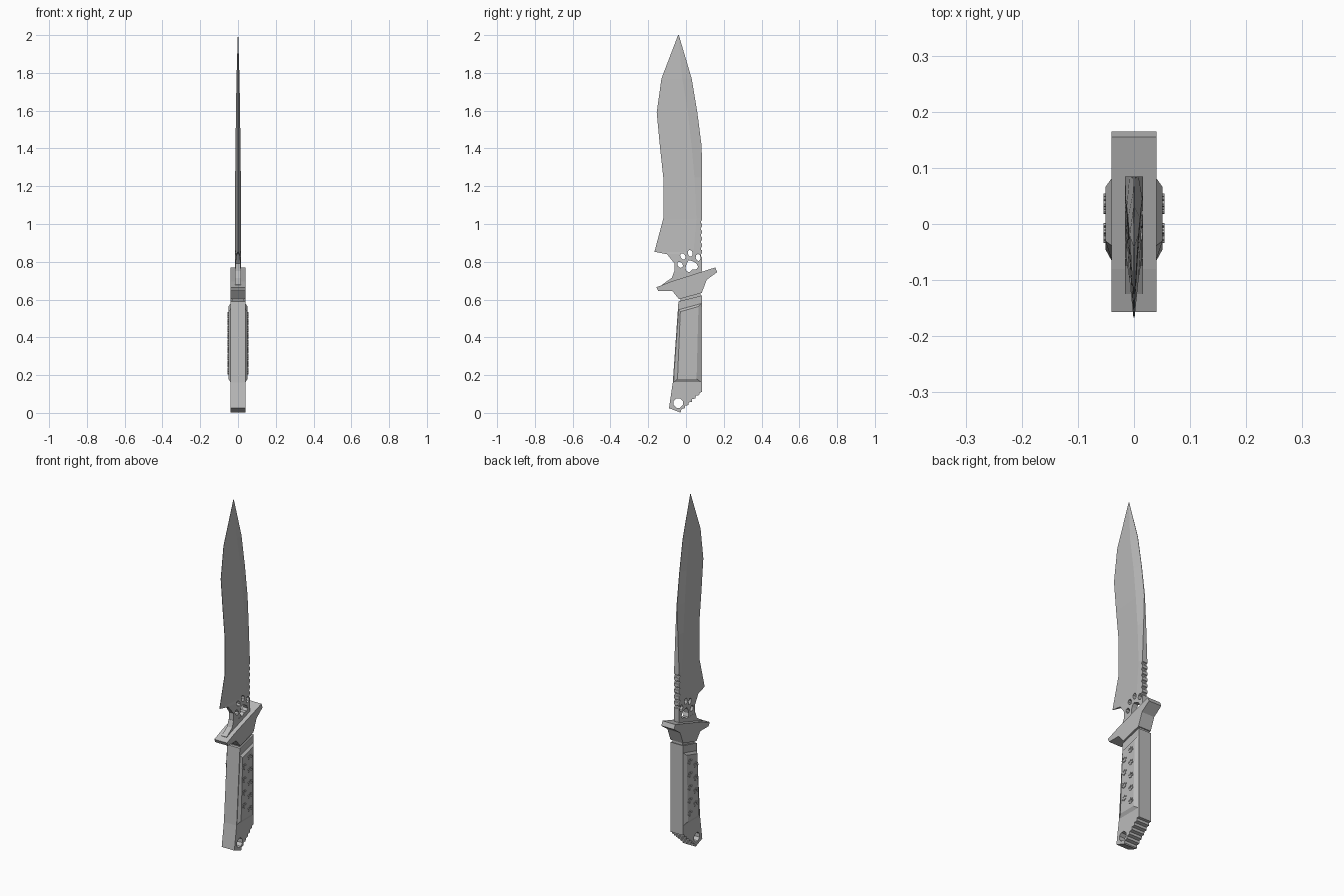
import bpy, bmesh
from math import sin, cos, pi, radians
from mathutils import Matrix

cube = bpy.data.objects.get("Cube")
if cube:
    bpy.data.objects.remove(cube, do_unlink=True)

steel = bpy.data.materials.new("grey steel")
steel.use_nodes = True
grey = (0.5, 0.5, 0.5, 1)
steel.diffuse_color = grey
steel.node_tree.nodes["Principled BSDF"].inputs["Base Color"].default_value = grey


def loft(bm, rings):
    """Join matching rings of (x, y, z) points and cap both ends."""
    loops = [[bm.verts.new(p) for p in ring] for ring in rings]
    n = len(loops[0])
    for a, b in zip(loops, loops[1:]):
        for i in range(n):
            j = (i + 1) % n
            bm.faces.new((a[i], a[j], b[j], b[i]))
    bm.faces.new(loops[0][::-1])
    bm.faces.new(loops[-1])


def prism(bm, outline, x0, x1):
    loft(bm, [[(x, y, z) for y, z in outline] for x in (x0, x1)])


def finish(name, bm):
    bmesh.ops.recalc_face_normals(bm, faces=bm.faces)
    mesh = bpy.data.meshes.new(name)
    bm.to_mesh(mesh)
    bm.free()
    mesh.materials.append(steel)
    ob = bpy.data.objects.new(name, mesh)
    bpy.context.collection.objects.link(ob)
    return ob


def cut(target, cutter):
    """Subtract the cutter, then remove it."""
    cutter.hide_render = True
    mod = target.modifiers.new("cut", 'BOOLEAN')
    mod.operation = 'DIFFERENCE'
    mod.solver = 'EXACT'
    mod.object = cutter
    bpy.context.view_layer.objects.active = target
    bpy.ops.object.modifier_apply(modifier=mod.name)
    bpy.data.objects.remove(cutter, do_unlink=True)


def ellipse(cy, cz, ry, rz, n=10, tilt=0.0):
    pts = []
    for i in range(n):
        a, b = ry * cos(2 * pi * i / n), rz * sin(2 * pi * i / n)
        pts.append((cy + a * cos(tilt) - b * sin(tilt), cz + a * sin(tilt) + b * cos(tilt)))
    return pts


# Paw shape in a unit frame: one lobed pad and four toes
PAD = [(-.5, -.4), (-.3, -.52), (0, -.42), (.3, -.52), (.5, -.4),
       (.48, -.1), (.25, .2), (0, .38), (-.25, .2), (-.48, -.1)]
TOES = [(-.78, .3, .3), (-.32, .85, .15), (.32, .85, -.15), (.78, .3, -.3)]


def paw(bm, cy, cz, size, tilt, x0, x1):
    c, s = cos(tilt), sin(tilt)
    shapes = [PAD] + [ellipse(y, z, .2, .28, 8, t) for y, z, t in TOES]
    for shape in shapes:
        prism(bm, [(cy + size * (y * c - z * s), cz + size * (y * s + z * c))
                   for y, z in shape], x0, x1)


# Blade: z, cutting edge y, ridge y, spine y, and half thickness at each
sections = [
    (.70, -.06, .03, .085, .016, .016, .016),
    (.79, -.06, .03, .085, .014, .016, .016),
    (.84, -.10, .03, .085, .008, .016, .016),
    (.853, -.167, .04, .085, .001, .016, .016),
    (1.03, -.12, .055, .085, .001, .016, .016),
    (1.245, -.12, .045, .085, .001, .015, .008),
    (1.41, -.138, .03, .083, .001, .013, .002),
    (1.59, -.155, .01, .06, .001, .011, .001),
    (1.77, -.13, -.02, .03, .001, .008, .001),
    (2.0, -.042, -.04, -.038, .0005, .001, .0005),
]
bm = bmesh.new()
loft(bm, [[(-te, e, z), (te, e, z), (tr, r, z), (ts, s, z), (-ts, s, z), (-tr, r, z)]
          for z, e, r, s, te, tr, ts in sections])
blade = finish("blade", bm)

# Thumb notches on the spine and the pierced paw
bm = bmesh.new()
for i in range(6):
    prism(bm, ellipse(.09, .835 + i * .035, .012, .011), -.05, .05)
paw(bm, .024, .785, .066, radians(22), -.05, .05)
cut(blade, finish("blade_cutter", bm))

# Ricasso foot flaring into the guard
bm = bmesh.new()
prism(bm, [(-.062, .75), (-.075, .715), (-.125, .68), (-.12, .66), (.08, .70), (.08, .738)],
      -.016, .016)
finish("blade_foot", bm)

# Slanted crossguard
bm = bmesh.new()
prism(bm, [(-.157, .665), (-.08, .695), (.155, .77), (.165, .745), (.11, .705), (.083, .635),
           (-.037, .602), (-.072, .645), (-.147, .645)], -.04, .04)
finish("guard", bm)

# Neck between guard and handle
bm = bmesh.new()
prism(bm, [(-.03, .57), (.078, .60), (.078, .65), (-.03, .62)], -.032, .032)
finish("neck", bm)

# Handle with a serrated butt
outline = [(-.04, .59), (.085, .622), (.085, .11)]
teeth = 6
for i in range(teeth):
    y, z = .085 - i * .115 / teeth, .11 - i * .105 / teeth
    outline += [(y - .014, z - .002), (y - .015, z - .016)]
outline += [(-.03, .002), (-.09, .025), (-.07, .16)]
bm = bmesh.new()
prism(bm, outline, -.04, .04)
handle = finish("handle", bm)

# Lanyard hole
bm = bmesh.new()
prism(bm, ellipse(-.041, .052, .027, .027, 8, pi / 8), -.1, .1)
cut(handle, finish("hole_cutter", bm))

# Bevelled grip panels and raised paws on both sides
outer = [(-.04, .548), (.084, .582), (.084, .16), (-.069, .16)]
inner = [(-.03, .536), (.066, .563), (.056, .18), (-.045, .18)]
for side, sign in (("left", 1), ("right", -1)):
    bm = bmesh.new()
    loft(bm, [[(sign * x, y, z) for y, z in ring]
              for x, ring in ((.038, outer), (.051, inner))])
    finish(side + "_grip_panel", bm)
    bm = bmesh.new()
    for i in range(9):
        col = -.014 if i % 2 else .034
        paw(bm, col, .215 + i * .037, .019, radians(20 if i % 2 else -20),
            sign * .050, sign * .0545)
    finish(side + "_grip_paws", bm)
